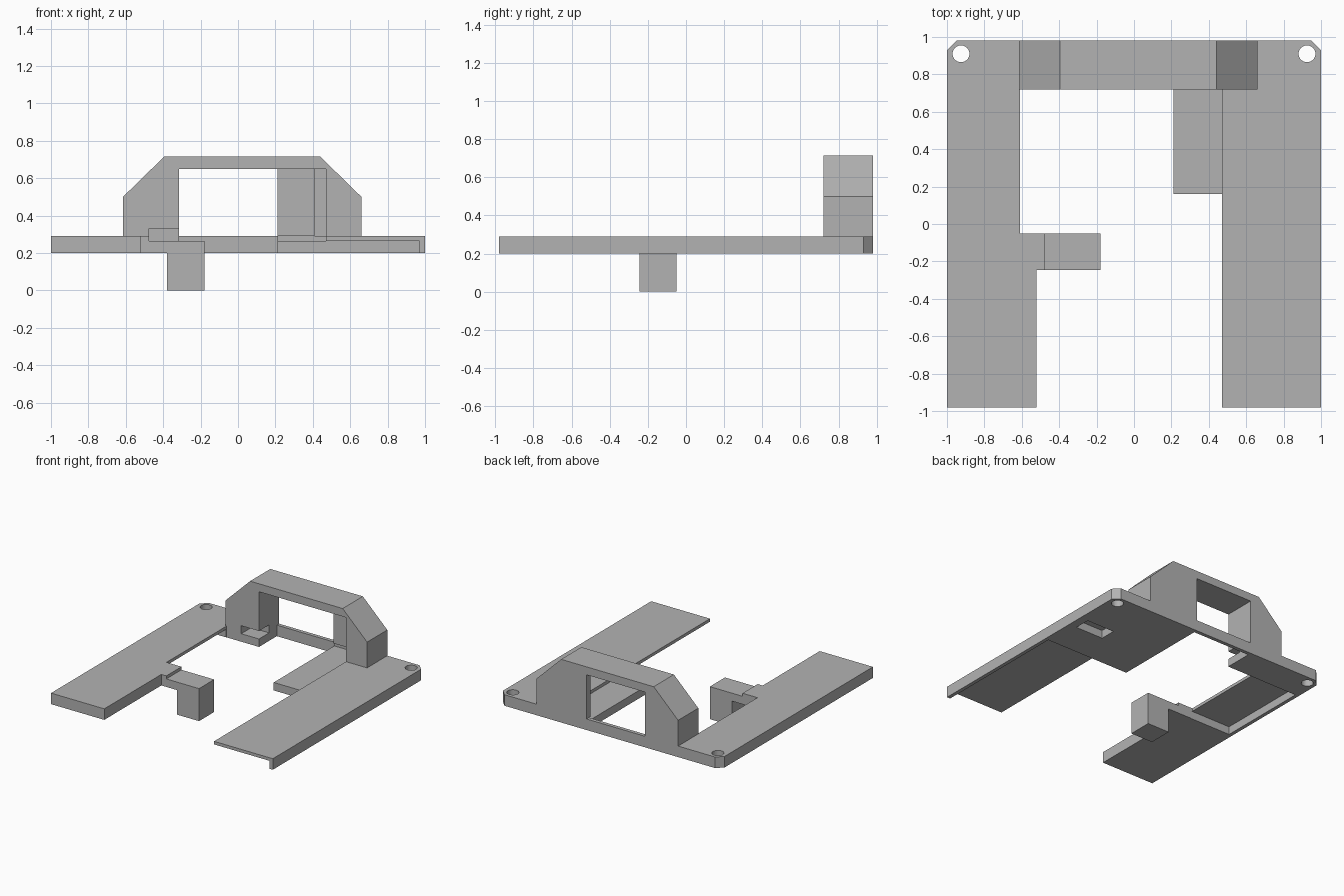
import bpy, bmesh
from mathutils import Vector

old = bpy.data.objects.get("Cube")
if old:
    bpy.data.objects.remove(old, do_unlink=True)

grey = bpy.data.materials.new("plain grey")
grey.use_nodes = True
GREY = (0.45, 0.45, 0.45, 1)
grey.diffuse_color = GREY
grey.node_tree.nodes["Principled BSDF"].inputs["Base Color"].default_value = GREY


def prism(name, points, offset):
    """Extrude a closed 3D outline along an offset."""
    bm = bmesh.new()
    face = bm.faces.new([bm.verts.new(p) for p in points])
    moved = bmesh.ops.extrude_face_region(bm, geom=[face])["geom"]
    verts = [g for g in moved if isinstance(g, bmesh.types.BMVert)]
    bmesh.ops.translate(bm, verts=verts, vec=Vector(offset))
    bmesh.ops.recalc_face_normals(bm, faces=bm.faces)
    mesh = bpy.data.meshes.new(name)
    bm.to_mesh(mesh)
    bm.free()
    mesh.materials.append(grey)
    ob = bpy.data.objects.new(name, mesh)
    bpy.context.collection.objects.link(ob)
    return ob


def box(name, x, y, z):
    outline = [(x[0], y[0], z[0]), (x[1], y[0], z[0]), (x[1], y[1], z[0]), (x[0], y[1], z[0])]
    return prism(name, outline, (0, 0, z[1] - z[0]))


def cylinder(name, x, y, radius):
    bpy.ops.mesh.primitive_cylinder_add(vertices=32, radius=radius, depth=0.4, location=(x, y, 0.25))
    ob = bpy.context.object
    ob.name = name
    ob.data.materials.append(grey)
    return ob


def cut(target, *cutters):
    """Subtract cutters from the target, then discard them."""
    for c in cutters:
        c.hide_render = True
        mod = target.modifiers.new("cut", "BOOLEAN")
        mod.operation = "DIFFERENCE"
        mod.solver = "EXACT"
        mod.object = c
        bpy.context.view_layer.objects.active = target
        bpy.ops.object.modifier_apply(modifier=mod.name)
        bpy.data.objects.remove(c, do_unlink=True)


BOTTOM, STEP, TOP = 0.2, 0.265, 0.29
FRONT, BACK = -0.98, 0.98
ARCH_Y, WALL_Y = 0.72, 0.95

# Base plate: two arms joined by a thin back bar
outline = [(-1, FRONT), (-0.52, FRONT), (-0.52, -0.245), (-0.475, -0.245),
           (-0.475, -0.05), (-0.61, -0.05), (-0.61, ARCH_Y), (-0.315, ARCH_Y),
           (-0.315, WALL_Y), (0.47, WALL_Y), (0.47, FRONT), (1, FRONT),
           (1, 0.93), (0.95, BACK), (-0.95, BACK), (-1, 0.93)]
plate = prism("base_plate", [(x, y, BOTTOM) for x, y in outline], (0, 0, TOP - BOTTOM))

# Underside recesses, cable pocket, notch and corner screw holes
cut(plate,
    box("left_recess", (0.4, 0.97), (-1.1, 0.16), (0.1, STEP)),
    box("right_recess", (-0.97, -0.6), (-0.052, 0.718), (0.1, STEP)),
    box("pocket", (0.68, 0.93), (0.44, 0.57), (0.1, STEP)),
    box("notch", (-0.475, -0.3), (0.6, 0.85), (STEP, 0.4)),
    *[cylinder("screw_hole", s * 0.925, 0.91, 0.045) for s in (-1, 1)])

# Arch with a through window, a front cavity and a small notch
profile = [(-0.615, TOP), (-0.615, 0.5), (-0.395, 0.715), (0.44, 0.715), (0.66, 0.5), (0.66, TOP)]
arch = prism("arch", [(x, ARCH_Y, z) for x, z in profile], (0, BACK - ARCH_Y, 0))
cut(arch,
    box("cavity", (-0.315, 0.47), (0.6, WALL_Y), (0.1, 0.65)),
    box("window", (-0.315, 0.21), (0.8, 1.1), (0.1, 0.65)),
    box("notch", (-0.475, -0.3), (0.6, 0.85), (0.1, 0.33)))
box("back_panel", (0.21, 0.41), (0.93, WALL_Y), (TOP, 0.65))

# Lowered shelf beside the left arm
box("shelf", (0.21, 0.47), (0.16, WALL_Y), (BOTTOM, STEP))
box("back_bar_shelf_joint", (0.21, 0.47), (WALL_Y - 0.01, WALL_Y), (BOTTOM, TOP))

# Tab and post on the right arm
side = [(-0.475, BOTTOM), (-0.38, BOTTOM), (-0.38, 0), (-0.18, 0), (-0.18, STEP), (-0.475, STEP)]
prism("tab_and_post", [(x, -0.245, z) for x, z in side], (0, 0.195, 0))
